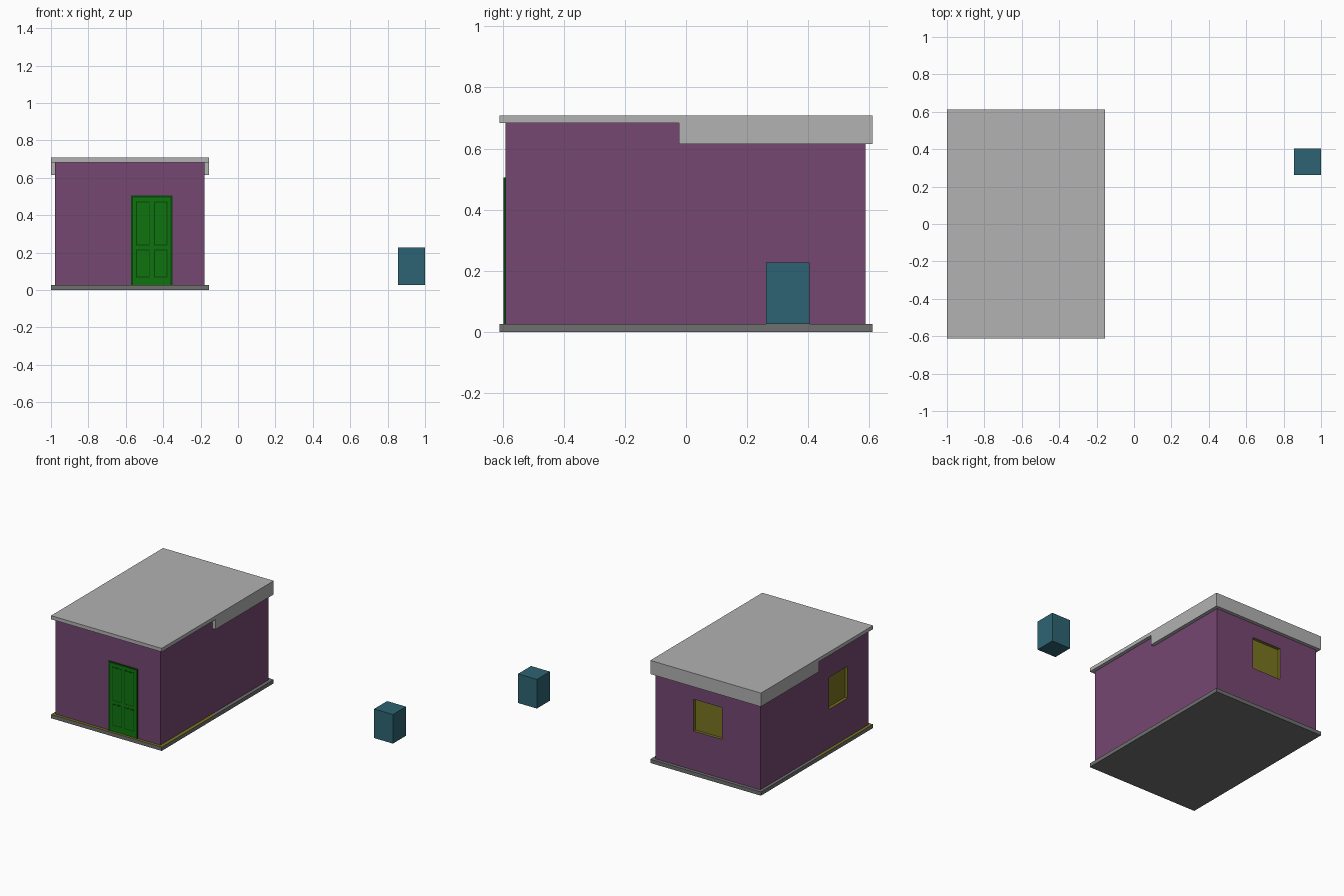
import bpy
import bmesh

cube = bpy.data.objects.get("Cube")
if cube:
    bpy.data.objects.remove(cube, do_unlink=True)


def material(name, rgb):
    linear = [((c / 255 + 0.055) / 1.055) ** 2.4 for c in rgb]
    m = bpy.data.materials.new(name)
    m.use_nodes = True
    m.diffuse_color = (*linear, 1)
    m.node_tree.nodes["Principled BSDF"].inputs["Base Color"].default_value = (*linear, 1)
    return m


purple = material("purple wall", (117, 71, 113))
light_grey = material("light grey roof", (178, 178, 178))
dark_grey = material("dark grey base", (112, 112, 112))
yellow = material("olive yellow", (122, 117, 32))
green = material("door green", (15, 116, 15))
dark_green = material("dark green trim", (6, 70, 8))
teal = material("teal box", (45, 100, 115))


def extrude_profile(name, points, x0, x1, mat):
    """Extrude a (y, z) outline along x."""
    bm = bmesh.new()
    face = bm.faces.new([bm.verts.new((x0, y, z)) for y, z in points])
    grown = bmesh.ops.extrude_face_region(bm, geom=[face])["geom"]
    verts = [v for v in grown if isinstance(v, bmesh.types.BMVert)]
    bmesh.ops.translate(bm, vec=(x1 - x0, 0, 0), verts=verts)
    bmesh.ops.recalc_face_normals(bm, faces=bm.faces)
    mesh = bpy.data.meshes.new(name)
    bm.to_mesh(mesh)
    bm.free()
    mesh.materials.append(mat)
    ob = bpy.data.objects.new(name, mesh)
    bpy.context.collection.objects.link(ob)
    return ob


def box(name, x, y, z, mat):
    outline = [(y[0], z[0]), (y[1], z[0]), (y[1], z[1]), (y[0], z[1])]
    return extrude_profile(name, outline, x[0], x[1], mat)


LEFT, RIGHT = -0.979, -0.179        # wall faces
FRONT, BACK = -0.591, 0.588
EDGE = 0.611                        # slab half depth
FLOOR, STEP = 0.026, -0.023
LOW, HIGH, TOP = 0.614, 0.683, 0.708
slab_x = (-1.0, -0.155)

# Base slab, with a floor covering under the front room
box("base_slab", slab_x, (-EDGE, EDGE), (0, FLOOR - 0.001), dark_grey)
box("front_floor", slab_x, (-EDGE, STEP), (FLOOR - 0.001, FLOOR), yellow)
box("back_floor", slab_x, (STEP, EDGE), (FLOOR - 0.001, FLOOR), dark_grey)

# Walls and the stepped roof above them
walls = extrude_profile("walls", [(FRONT, FLOOR), (BACK, FLOOR), (BACK, LOW), (STEP, LOW),
                                  (STEP, HIGH), (FRONT, HIGH)], LEFT, RIGHT, purple)
extrude_profile("roof", [(-EDGE, HIGH), (STEP, HIGH), (STEP, LOW), (EDGE, LOW),
                         (EDGE, TOP), (-EDGE, TOP)], *slab_x, light_grey)

# Recessed windows cut into the back and side walls
depth = 0.02
window_z = (0.296, 0.515)
cutters = [
    box("back_window_cutter", (-0.688, -0.470), (BACK - depth, BACK + depth), window_z, yellow),
    box("side_window_cutter", (LEFT - depth, LEFT + depth), (-0.365, -0.163), window_z, yellow),
]
walls.data.materials.append(yellow)
bpy.context.view_layer.objects.active = walls
for cutter in cutters:
    cutter.hide_render = True
    mod = walls.modifiers.new("window", "BOOLEAN")
    mod.operation = "DIFFERENCE"
    mod.solver = "EXACT"
    mod.material_mode = "TRANSFER"
    mod.object = cutter
    bpy.ops.object.modifier_apply(modifier=mod.name)
    bpy.data.objects.remove(cutter, do_unlink=True)

# Front door: leaf, trim and four panels
mid, half, door_top, trim = -0.461, 0.111, 0.505, 0.011
box("door_leaf", (mid - half, mid + half), (FRONT - 0.003, FRONT), (FLOOR, door_top), green)
for side, name in ((-1, "right"), (1, "left")):
    xs = sorted((mid + side * half, mid + side * (half - trim)))
    box(f"door_trim_{name}", xs, (FRONT - 0.006, FRONT), (FLOOR, door_top), dark_green)
    for z, row in (((0.067, 0.217), "lower"), ((0.238, 0.473), "upper")):
        xs = sorted((mid + side * 0.011, mid + side * 0.084))
        box(f"door_groove_{row}_{name}", xs, (FRONT - 0.004, FRONT), z, dark_green)
        g = 0.005
        box(f"door_panel_{row}_{name}", (xs[0] + g, xs[1] - g), (FRONT - 0.005, FRONT),
            (z[0] + g, z[1] - g), green)
box("door_trim_top", (mid - half + trim, mid + half - trim), (FRONT - 0.006, FRONT),
    (door_top - trim, door_top), dark_green)

# Separate box standing away from the house
box("outdoor_box", (0.856, 1.0), (0.262, 0.404), (FLOOR, 0.227), teal)
